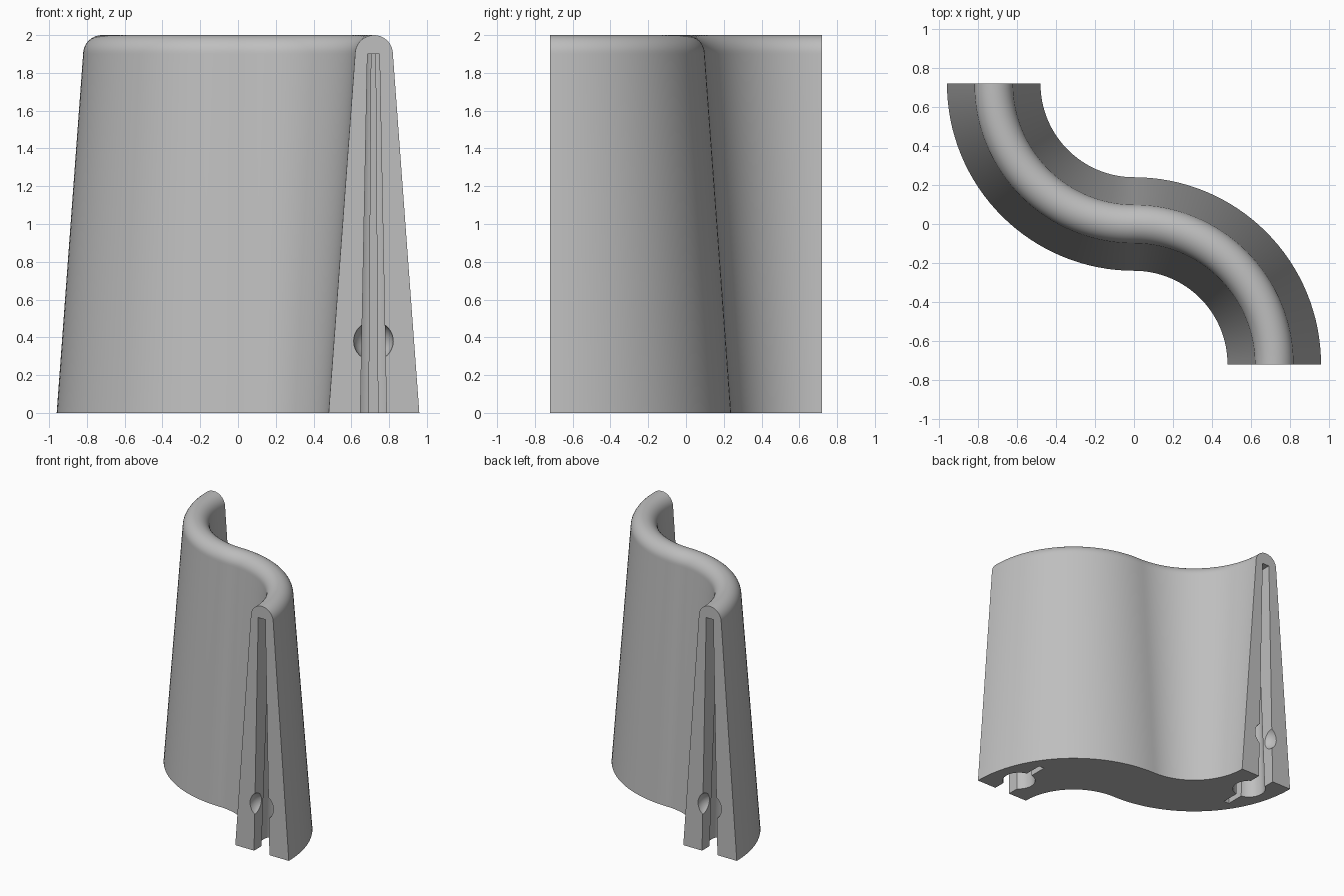
import bpy, bmesh
from math import sin, cos, pi, sqrt, asin, radians
from mathutils import Matrix

cube = bpy.data.objects.get("Cube")
if cube:
    bpy.data.objects.remove(cube)

R = 0.72             # bend radius of each half of the S

concrete = bpy.data.materials.new("light_grey")
concrete.use_nodes = True
grey = (0.52, 0.52, 0.52, 1)
concrete.diffuse_color = grey
concrete.node_tree.nodes["Principled BSDF"].inputs["Base Color"].default_value = grey


def make_object(name, bm):
    bmesh.ops.recalc_face_normals(bm, faces=bm.faces)
    mesh = bpy.data.meshes.new(name)
    bm.to_mesh(mesh)
    bm.free()
    obj = bpy.data.objects.new(name, mesh)
    bpy.context.scene.collection.objects.link(obj)
    mesh.materials.append(concrete)
    return obj


def loft(rings):
    """Skin closed rings of points and cap both ends."""
    bm = bmesh.new()
    loops = [[bm.verts.new(p) for p in ring] for ring in rings]
    n = len(loops[0])
    for a, b in zip(loops, loops[1:]):
        for i in range(n):
            j = (i + 1) % n
            bm.faces.new((a[i], a[j], b[j], b[i]))
    bm.faces.new(loops[0])
    bm.faces.new(loops[-1])
    return bm


# Wall: tapered profile with a rounded top, swept along an S path
profile = [(0.24, 0)]
profile += [(0.1 * cos(pi * i / 20), 1.9 + 0.1 * sin(pi * i / 20)) for i in range(21)]
profile += [(-0.24, 0)]
steps = 32
rings = []
for i in range(steps + 1):
    t = pi / 2 * i / steps
    rings.append([((R + o) * cos(t), -R + (R + o) * sin(t), z) for o, z in profile])
for i in range(1, steps + 1):
    t = -pi / 2 - pi / 2 * i / steps
    rings.append([((R - o) * cos(t), R + (R - o) * sin(t), z) for o, z in profile])
wall = make_object("barrier_wall", loft(rings))


def keyhole(z):
    """Outline at height z: end slot, round socket and thin rear notch."""
    k = 1 - 0.54 * z / 1.9
    half, r, thin = 0.069 * k, 0.125 * k, 0.024 * k
    cy, tip = -R + 0.2, -R + 0.2 + 0.27 * k
    a0, a1 = asin(half / r), pi - asin(thin / r)
    side = [(half, -R - 0.1)]
    for i in range(17):
        a = a0 + (a1 - a0) * i / 16
        side.append((r * sin(a), cy - r * cos(a)))
    side.append((thin, tip))
    outline = side + [(-x, y) for x, y in reversed(side)]
    return [(R - 0.003 + x, y, z) for x, y in outline]


# Connector sockets and round lifting dimples in both ends
for end, angle in (("front", 0), ("back", pi)):
    turn = Matrix.Rotation(angle, 4, "Z")
    socket = loft([keyhole(-0.1), keyhole(1.9)])
    dimple = bmesh.new()
    bmesh.ops.create_uvsphere(dimple, u_segments=32, v_segments=16, radius=0.105,
                              matrix=Matrix.Translation((R - 0.003, -R, 0.38)))
    for part, bm in (("socket", socket), ("dimple", dimple)):
        bmesh.ops.transform(bm, matrix=turn, verts=bm.verts)
        cutter = make_object(f"{end}_{part}_cutter", bm)
        cutter.hide_render = True
        cutter.hide_set(True)
        cut = wall.modifiers.new(f"{end}_{part}", "BOOLEAN")
        cut.operation = "DIFFERENCE"
        cut.solver = "EXACT"
        cut.object = cutter

# Apply the cuts and remove the cutters
bpy.ops.object.select_all(action="DESELECT")
bpy.context.view_layer.objects.active = wall
wall.select_set(True)
for mod in list(wall.modifiers):
    cutter = mod.object
    bpy.ops.object.modifier_apply(modifier=mod.name)
    bpy.data.objects.remove(cutter)
bpy.ops.object.shade_smooth_by_angle(angle=radians(25))
